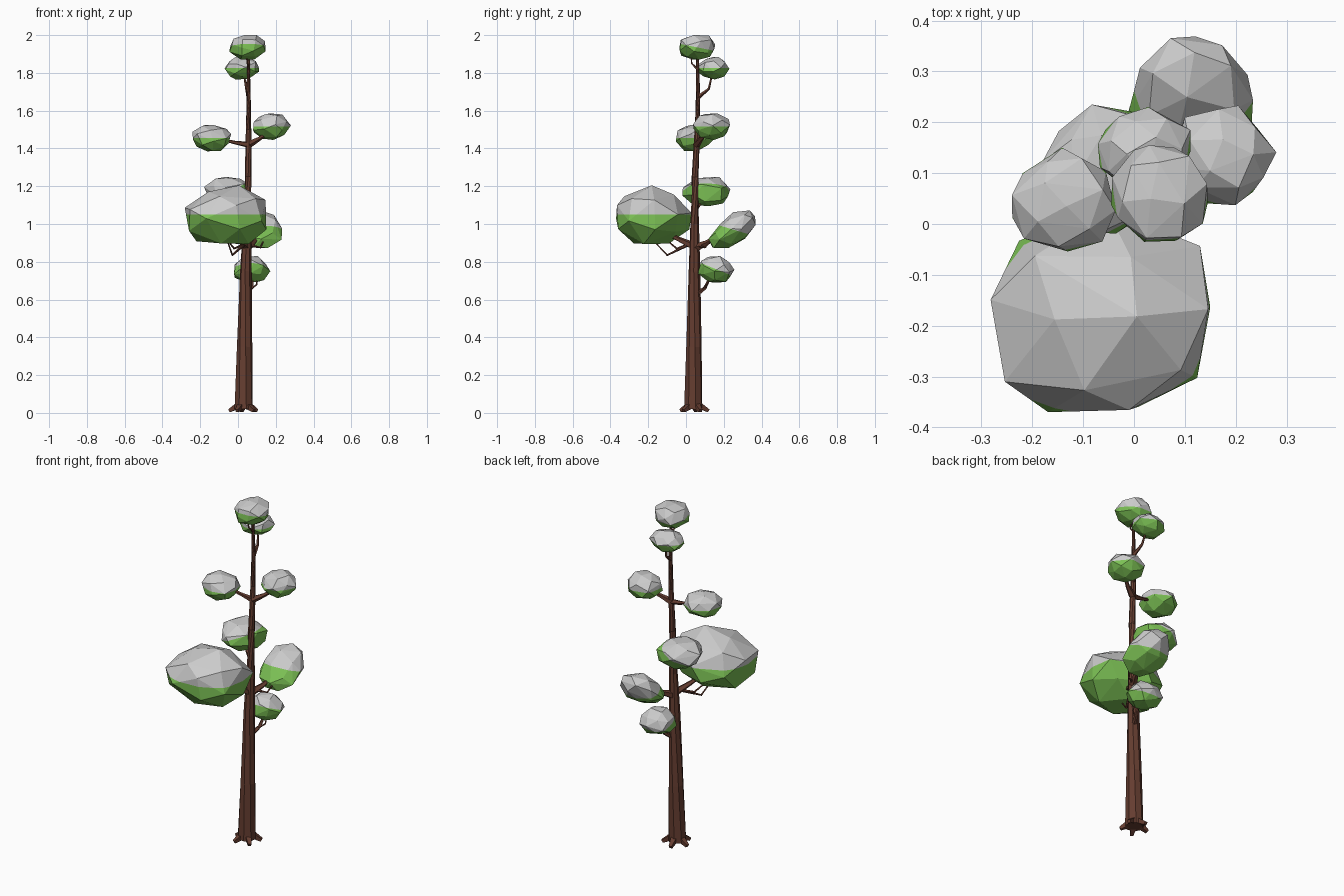
import bpy, bmesh, math, random
from mathutils import Vector, Euler

if "Cube" in bpy.data.objects:
    bpy.data.objects.remove(bpy.data.objects["Cube"])

random.seed(4)


def material(name, color):
    m = bpy.data.materials.new(name)
    m.diffuse_color = (*color, 1)
    m.use_nodes = True
    m.node_tree.nodes["Principled BSDF"].inputs["Base Color"].default_value = m.diffuse_color
    return m


BARK = material("bark", (0.13, 0.047, 0.03))
LEAF = material("leaf_green", (0.2, 0.53, 0.09))
SNOW = material("pale_cap", (0.8, 0.8, 0.8))


def finish(bm, name, mats):
    bmesh.ops.recalc_face_normals(bm, faces=bm.faces)
    me = bpy.data.meshes.new(name)
    bm.to_mesh(me)
    bm.free()
    for m in mats:
        me.materials.append(m)
    ob = bpy.data.objects.new(name, me)
    bpy.context.collection.objects.link(ob)
    return ob


def tube(name, points, radii, sides):
    """Tapered flat-faced limb following a path."""
    bm = bmesh.new()
    pts = [Vector(p) for p in points]
    rings = []
    for i, p in enumerate(pts):
        t = pts[min(i + 1, len(pts) - 1)] - pts[max(i - 1, 0)]
        q = t.to_track_quat('Z', 'Y')
        ring = []
        for k in range(sides):
            a = math.tau * (k + 0.5) / sides
            ring.append(bm.verts.new(p + q @ Vector((math.cos(a), math.sin(a), 0)) * radii[i]))
        rings.append(ring)
    for a, b in zip(rings, rings[1:]):
        for k in range(sides):
            n = (k + 1) % sides
            bm.faces.new((a[k], a[n], b[n], b[k]))
    bm.faces.new(rings[0][::-1])
    bm.faces.new(rings[-1])
    return finish(bm, name, [BARK])


def clump(name, center, size, cap=(0, 0, 1), shear=0.0, count=26):
    """Faceted leaf clump: hull of scattered points, green below and pale above."""
    bm = bmesh.new()
    rot = Euler([random.uniform(0, 6.28) for _ in range(3)])
    pts = []
    for i in range(count):
        z = 1 - 2 * (i + 0.5) / count
        r, a = math.sqrt(1 - z * z), i * 2.39996
        v = Vector((r * math.cos(a), r * math.sin(a), z))
        v.rotate(rot)
        v += Vector([random.uniform(-0.08, 0.08) for _ in range(3)])
        v.z += shear * v.y
        pts.append(v)
    # fit to the wanted box
    lo = [min(p[k] for p in pts) for k in range(3)]
    hi = [max(p[k] for p in pts) for k in range(3)]
    for p in pts:
        bm.verts.new([center[k] + size[k] * (2 * (p[k] - lo[k]) / (hi[k] - lo[k]) - 1) for k in range(3)])
    res = bmesh.ops.convex_hull(bm, input=bm.verts)
    loose = [v for v in bm.verts if not v.link_faces]
    bmesh.ops.delete(bm, geom=loose, context='VERTS')
    # colour split
    c, n = Vector(center), Vector(cap).normalized()
    bmesh.ops.bisect_plane(bm, geom=bm.verts[:] + bm.edges[:] + bm.faces[:],
                           plane_co=c, plane_no=n, dist=0.0005)
    for f in bm.faces:
        f.material_index = 1 if (f.calc_center_median() - c).dot(n) > 0 else 0
    return finish(bm, name, [LEAF, SNOW])


# Trunk
tube("trunk",
     [(0.03, 0.038, 0.02), (0.035, 0.042, 0.35), (0.042, 0.045, 0.75), (0.05, 0.046, 1.0),
      (0.054, 0.048, 1.25), (0.056, 0.06, 1.5), (0.056, 0.064, 1.7), (0.055, 0.06, 1.9)],
     [0.05, 0.041, 0.031, 0.023, 0.018, 0.015, 0.012, 0.009], 8)

# Roots
for i in range(5):
    a = math.radians(-45 + 72 * i)
    d = Vector((math.cos(a), math.sin(a), 0))
    base = Vector((0.03, 0.042, 0))
    root = tube(f"root_{i + 1}",
                [base + d * 0.02 + Vector((0, 0, 0.045)), base + d * 0.055 + Vector((0, 0, 0.024)),
                 base + d * 0.078 + Vector((0, 0, 0.011))], [0.024, 0.017, 0.012], 4)
    for v in root.data.vertices:
        v.co.z = max(v.co.z, 0)

# Branches
branches = {
    "low_branch": ([(0.042, 0.045, 0.62), (0.07, 0.1, 0.66), (0.085, 0.14, 0.74)], 0.016),
    "low_twig": ([(0.065, 0.09, 0.655), (0.1, 0.11, 0.68), (0.095, 0.14, 0.73)], 0.007),
    "back_branch": ([(0.046, 0.045, 0.87), (0.08, 0.11, 0.9), (0.12, 0.2, 0.95)], 0.024),
    "back_twig": ([(0.07, 0.07, 0.885), (0.12, 0.1, 0.875), (0.15, 0.17, 0.95)], 0.008),
    "front_branch": ([(0.048, 0.045, 0.88), (0.0, -0.04, 0.92), (-0.05, -0.14, 0.97)], 0.022),
    "front_twig_long": ([(0.03, 0.01, 0.89), (-0.03, -0.1, 0.835), (-0.06, -0.18, 0.92)], 0.009),
    "front_twig_short": ([(0.03, 0.01, 0.89), (-0.02, -0.05, 0.87), (-0.07, -0.12, 0.93)], 0.009),
    "middle_branch": ([(0.052, 0.046, 1.07), (0.01, 0.07, 1.1), (-0.04, 0.1, 1.15)], 0.014),
    "left_branch": ([(0.056, 0.055, 1.42), (-0.01, 0.055, 1.43), (-0.1, 0.05, 1.45)], 0.017),
    "right_branch": ([(0.056, 0.055, 1.42), (0.11, 0.08, 1.45), (0.17, 0.12, 1.49)], 0.02),
    "upper_branch": ([(0.056, 0.063, 1.67), (0.045, 0.12, 1.715), (0.03, 0.14, 1.8)], 0.012),
    "top_twig": ([(0.055, 0.06, 1.82), (0.05, 0.03, 1.85), (0.04, 0.025, 1.91)], 0.007),
}
for name, (path, r) in branches.items():
    tube(name, path, [r, r * 0.6, r * 0.35], 5)

# Leaf clumps
clump("leaves_top", (0.05, 0.06, 1.935), (0.095, 0.095, 0.065), cap=(0, 0.2, 1))
clump("leaves_upper", (0.02, 0.145, 1.825), (0.091, 0.085, 0.06))
clump("leaves_left", (-0.138, 0.048, 1.455), (0.102, 0.102, 0.07))
clump("leaves_right", (0.18, 0.135, 1.515), (0.1, 0.098, 0.07))
clump("leaves_middle", (-0.06, 0.108, 1.172), (0.12, 0.127, 0.078), cap=(-0.4, 0, 1))
clump("leaves_front_large", (-0.066, -0.17, 1.05), (0.216, 0.2, 0.155), count=24)
clump("leaves_back", (0.112, 0.244, 0.972), (0.122, 0.125, 0.1), cap=(0, 0.3, 1), shear=0.7)
clump("leaves_low", (0.075, 0.16, 0.76), (0.096, 0.096, 0.07), cap=(0, 0.4, 1))
